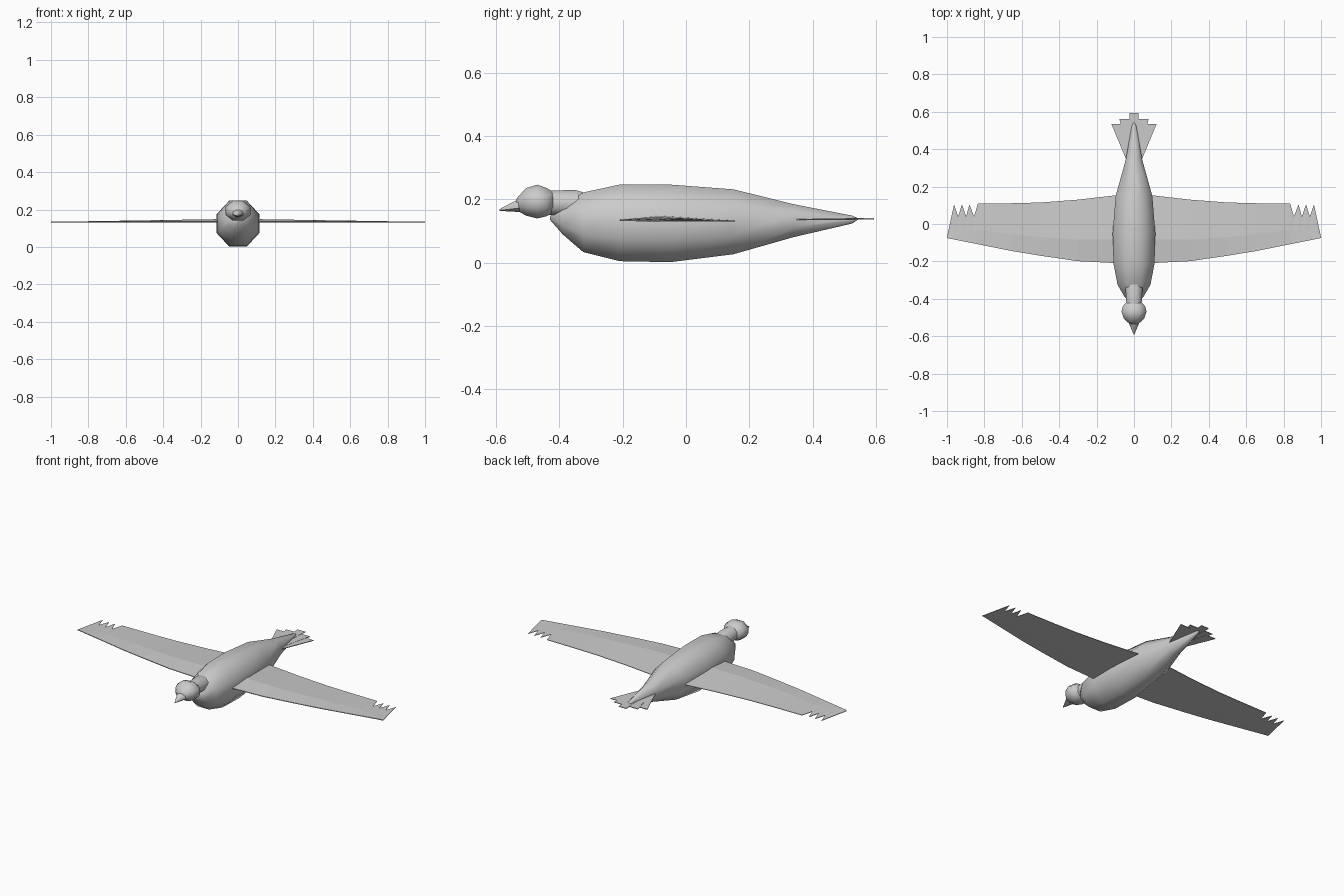
import bpy, math

if "Cube" in bpy.data.objects:
    bpy.data.objects.remove(bpy.data.objects["Cube"])


def make(name, verts, faces, smooth=None):
    mesh = bpy.data.meshes.new(name)
    mesh.from_pydata(verts, [], faces)
    mesh.update()
    ob = bpy.data.objects.new(name, mesh)
    bpy.context.collection.objects.link(ob)
    bpy.ops.object.select_all(action='DESELECT')
    ob.select_set(True)
    bpy.context.view_layer.objects.active = ob
    bpy.ops.object.mode_set(mode='EDIT')
    bpy.ops.mesh.select_all(action='SELECT')
    bpy.ops.mesh.normals_make_consistent(inside=False)
    bpy.ops.object.mode_set(mode='OBJECT')
    if smooth:
        bpy.ops.object.shade_smooth_by_angle(angle=math.radians(smooth))
    return ob


def bridge(rows, n):
    # quads between closed rings of n points, plus end caps
    faces = [(r * n + i, r * n + (i + 1) % n, (r + 1) * n + (i + 1) % n, (r + 1) * n + i)
             for r in range(rows - 1) for i in range(n)]
    return faces + [tuple(range(n)), tuple(range((rows - 1) * n, rows * n))]


def loft(name, sections, smooth=50, n=8):
    # sections along y: (y, half width, bottom z, top z), flat side up
    k = math.cos(math.pi / n)
    verts = []
    for y, w, lo, hi in sections:
        for i in range(n):
            a = 2 * math.pi * (i + 0.5) / n
            verts.append((w * math.cos(a) / k, y, (lo + hi) / 2 + (hi - lo) / 2 * math.sin(a) / k))
    return make(name, verts, bridge(len(sections), n), smooth)


def lerp(x, table):
    for (x0, y0), (x1, y1) in zip(table, table[1:]):
        if x <= x1:
            return y0 + (y1 - y0) * (x - x0) / (x1 - x0)
    return table[-1][1]


# Body, neck, head and beak
loft("body", [(-0.43, 0.006, 0.136, 0.147), (-0.39, 0.05, 0.09, 0.182), (-0.325, 0.088, 0.034, 0.222),
              (-0.21, 0.11, 0.005, 0.247), (-0.05, 0.114, 0.002, 0.247), (0.15, 0.098, 0.027, 0.232),
              (0.34, 0.045, 0.081, 0.185), (0.525, 0.012, 0.124, 0.149), (0.543, 0.003, 0.136, 0.141)])
loft("neck", [(-0.44, 0.04, 0.152, 0.228), (-0.35, 0.045, 0.145, 0.23), (-0.28, 0.042, 0.145, 0.21)])
loft("head", [(-0.535, 0.02, 0.175, 0.203), (-0.525, 0.035, 0.16, 0.215), (-0.505, 0.055, 0.149, 0.236),
              (-0.47, 0.067, 0.14, 0.247), (-0.44, 0.06, 0.147, 0.236), (-0.42, 0.042, 0.157, 0.224)])
loft("beak", [(-0.59, 0.002, 0.164, 0.169), (-0.52, 0.032, 0.16, 0.206)])

# Wings: thin cambered strips with notched trailing tips
lead = [(0, -0.212), (0.27, -0.203), (0.6, -0.155), (1.0, -0.075)]
trail = [(0, 0.16), (0.1, 0.153), (0.3, 0.13), (0.5, 0.115), (0.65, 0.111), (0.835, 0.109),
         (0.855, 0.04), (0.88, 0.105), (0.897, 0.04), (0.92, 0.105), (0.94, 0.04),
         (0.962, 0.105), (1.0, -0.07)]
for side, label in ((1, "left"), (-1, "right")):
    verts = []
    for x, t in trail:
        l = lerp(x, lead)
        crest = l + (t - l) * 0.35
        h = 0.016 * max(0, 1 - x) + 0.003
        verts += [(side * x, l, 0.132), (side * x, crest, 0.13), (side * x, t, 0.13),
                  (side * x, t, 0.133), (side * x, crest, 0.131 + h), (side * x, l, 0.136)]
    make(label + "_wing", verts, bridge(len(trail), 6))

# Tail: five flat overlapping feathers
feathers = [(0, 0.025, 0.594), (0.05, 0.028, 0.562), (0.088, 0.033, 0.535)]
for i, (cx, hw, end) in enumerate(feathers):
    for side in ((1, -1) if i else (1,)):
        bx = 0.014 * i
        z = 0.137 - 0.001 * i
        outline = [(bx - 0.012, 0.34), (bx + 0.012, 0.34), (cx + hw, end), (cx - hw, end)]
        verts = [(side * x, y, z + dz) for dz in (0, 0.004) for x, y in outline]
        make("tail_feather", verts, bridge(2, 4))
